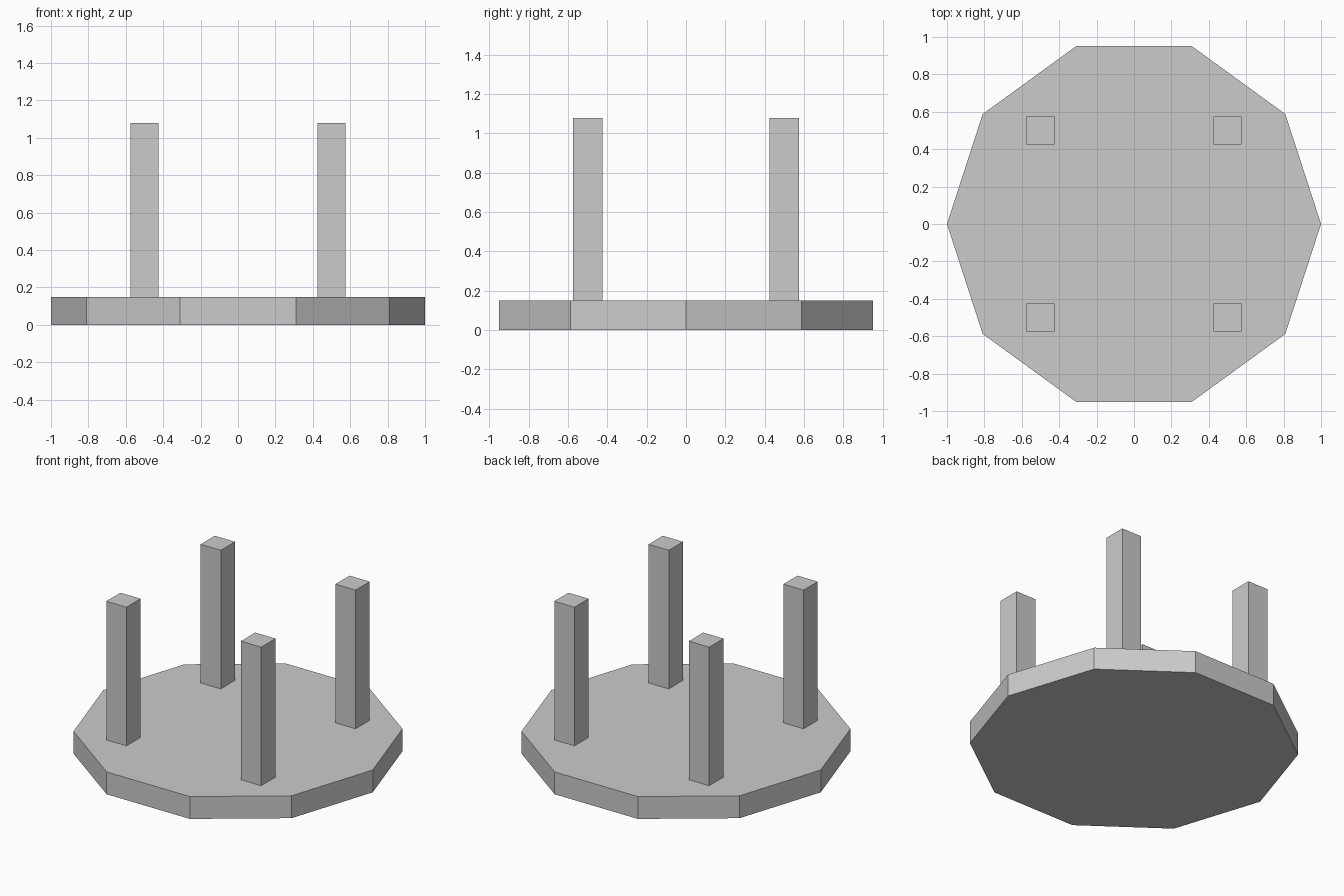
import bpy, bmesh, math
from mathutils import Matrix

if "Cube" in bpy.data.objects:
    bpy.data.objects.remove(bpy.data.objects["Cube"])

# Plain grey shared by all parts
grey = bpy.data.materials.new("grey")
grey.diffuse_color = (0.6, 0.6, 0.6, 1)
grey.use_nodes = True
grey.node_tree.nodes["Principled BSDF"].inputs["Base Color"].default_value = grey.diffuse_color


def add_object(name, bm):
    mesh = bpy.data.meshes.new(name)
    bm.to_mesh(mesh)
    bm.free()
    mesh.materials.append(grey)
    bpy.context.collection.objects.link(bpy.data.objects.new(name, mesh))


# Ten-sided table top, lying flat, with corners on the x axis
TOP_HEIGHT = 0.15
bm = bmesh.new()
rim = [bm.verts.new((math.cos(i * math.tau / 10), math.sin(i * math.tau / 10), 0))
       for i in range(10)]
base = bm.faces.new(rim)
side = bmesh.ops.extrude_face_region(bm, geom=[base], use_keep_orig=True)
bmesh.ops.translate(bm, vec=(0, 0, TOP_HEIGHT),
                    verts=[v for v in side["geom"] if isinstance(v, bmesh.types.BMVert)])
bmesh.ops.recalc_face_normals(bm, faces=bm.faces)
add_object("table_top", bm)

# Four square legs pointing up, sunk halfway into the top
LEG_WIDTH, LEG_BOTTOM, LEG_TOP = 0.15, 0.075, 1.08
for y, end in ((-0.5, "front"), (0.5, "back")):
    for x, hand in ((-0.5, "left"), (0.5, "right")):
        bm = bmesh.new()
        place = (Matrix.Translation((x, y, (LEG_BOTTOM + LEG_TOP) / 2))
                 @ Matrix.Diagonal((LEG_WIDTH, LEG_WIDTH, LEG_TOP - LEG_BOTTOM, 1)))
        bmesh.ops.create_cube(bm, size=1, matrix=place)
        add_object(f"{end}_{hand}_leg", bm)
